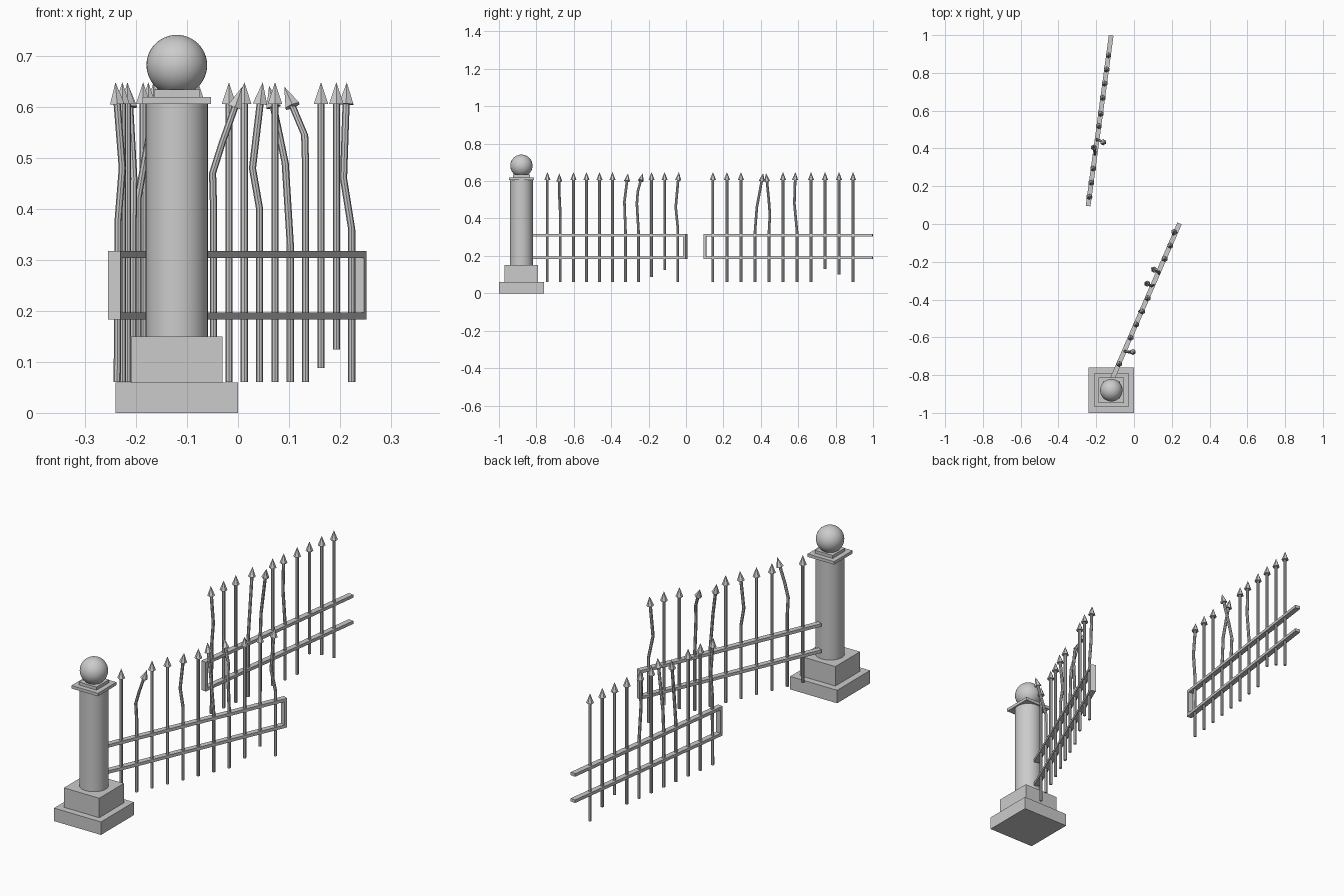
import bpy, bmesh, math
from mathutils import Vector, Matrix

if "Cube" in bpy.data.objects:
    bpy.data.objects.remove(bpy.data.objects["Cube"])

PX, PY = -0.12, -0.88   # pillar axis


def finish(bm, name, smooth=False):
    bmesh.ops.recalc_face_normals(bm, faces=bm.faces)
    me = bpy.data.meshes.new(name)
    bm.to_mesh(me)
    bm.free()
    ob = bpy.data.objects.new(name, me)
    bpy.context.collection.objects.link(ob)
    if smooth:
        bpy.ops.object.select_all(action='DESELECT')
        ob.select_set(True)
        bpy.context.view_layer.objects.active = ob
        bpy.ops.object.shade_smooth_by_angle(angle=math.radians(40))
    return ob


def add_box(bm, centre, size, angle=0.0):
    m = (Matrix.Translation(centre) @ Matrix.Rotation(angle, 4, 'Z')
         @ Matrix.Diagonal((*size, 1)))
    bmesh.ops.create_cube(bm, size=1, matrix=m)


def slab(name, half, z0, z1):
    bm = bmesh.new()
    add_box(bm, (PX, PY, (z0 + z1) / 2), (2 * half, 2 * half, z1 - z0))
    finish(bm, name)


# Gate pillar: stepped base, round shaft, cap, collar and ball
slab("pillar_plinth", 0.12, 0, 0.06)
slab("pillar_step", 0.09, 0.06, 0.15)
slab("pillar_cap", 0.0675, 0.606, 0.62)
slab("pillar_collar", 0.045, 0.62, 0.634)
bm = bmesh.new()
bmesh.ops.create_cone(bm, cap_ends=True, segments=40, radius1=0.061, radius2=0.061,
                      depth=0.456, matrix=Matrix.Translation((PX, PY, 0.378)))
finish(bm, "pillar_shaft", True)
bm = bmesh.new()
bmesh.ops.create_uvsphere(bm, u_segments=40, v_segments=24, radius=0.0595,
                          matrix=Matrix.Translation((PX, PY, 0.682)))
finish(bm, "pillar_ball", True)


def add_bar(bm, x, y, bottom, bends):
    """Round rod through (z, dx, dy) points, ending in a spear tip."""
    pts = [Vector((x, y, bottom))] + [Vector((x + dx, y + dy, z)) for z, dx, dy in bends]
    n, r, rings = 8, 0.007, []
    for p in pts:
        rings.append([bm.verts.new(p + Vector((r * math.cos(a), r * math.sin(a), 0)))
                      for a in (i * math.tau / n for i in range(n))])
    for a, b in zip(rings, rings[1:]):
        for i in range(n):
            j = (i + 1) % n
            bm.faces.new((a[i], a[j], b[j], b[i]))
    bm.faces.new(rings[0])
    bm.faces.new(rings[-1])
    d = (pts[-1] - pts[-2]).normalized()
    m = (Matrix.Translation(pts[-1] + d * 0.021)
         @ Vector((0, 0, 1)).rotation_difference(d).to_matrix().to_4x4())
    bmesh.ops.create_cone(bm, cap_ends=True, segments=6, radius1=0.0165, radius2=0,
                          depth=0.043, matrix=m)


def panel(name, start, end, bar_first, bar_last, bottoms, bends, post_at_end):
    s, e = Vector(start), Vector(end)
    d = (e - s).normalized()
    ang = math.atan2(d.y, d.x)
    mid = (s + e) / 2
    # horizontal rails
    for label, z in (("lower", 0.19), ("upper", 0.311)):
        bm = bmesh.new()
        add_box(bm, (mid.x, mid.y, z), ((e - s).length, 0.025, 0.014), ang)
        finish(bm, f"{name}_{label}_rail")
    # flat upright closing the free end
    c = e - d * 0.007 if post_at_end else s + d * 0.007
    bm = bmesh.new()
    add_box(bm, (c.x, c.y, 0.2505), (0.014, 0.025, 0.107), ang)
    finish(bm, f"{name}_end_upright")
    # spear-topped bars, some bent or broken short
    a, b = Vector(bar_first), Vector(bar_last)
    for i in range(11):
        p = a.lerp(b, i / 10)
        bm = bmesh.new()
        add_bar(bm, p.x, p.y, bottoms.get(i, 0.061), bends.get(i, [(0.606, 0, 0)]))
        finish(bm, f"{name}_bar_{i + 1}", True)


panel("front_fence", (-0.113, -0.815), (0.241, 0.003), (-0.078, -0.741), (0.223, -0.045),
      {8: 0.088, 9: 0.124},
      {1: [(0.40, 0, 0), (0.47, -0.002, -0.003), (0.53, 0.017, -0.006), (0.60, 0.042, -0.006)],
       4: [(0.40, 0, 0), (0.48, -0.014, 0), (0.606, 0.001, 0)],
       6: [(0.33, 0, 0), (0.49, -0.010, -0.006), (0.60, -0.033, 0.008)],
       7: [(0.33, 0, 0), (0.48, 0, -0.009), (0.545, -0.002, -0.004), (0.602, -0.026, 0.012)],
       10: [(0.36, 0, 0), (0.46, -0.016, -0.010), (0.606, -0.011, 0.003)]}, True)

panel("back_fence", (-0.243, 0.095), (-0.121, 0.998), (-0.237, 0.144), (-0.135, 0.893),
      {8: 0.13, 9: 0.10},
      {0: [(0.38, 0.002, 0), (0.48, 0.010, 0), (0.606, 0, 0)],
       3: [(0.33, 0, 0), (0.46, 0.002, 0.010), (0.60, -0.006, 0.036)],
       4: [(0.33, 0, 0), (0.42, 0, 0.005), (0.50, 0.014, -0.001), (0.60, 0.033, -0.011)],
       6: [(0.33, 0, 0), (0.48, 0, -0.014), (0.606, 0, -0.010)]}, False)
